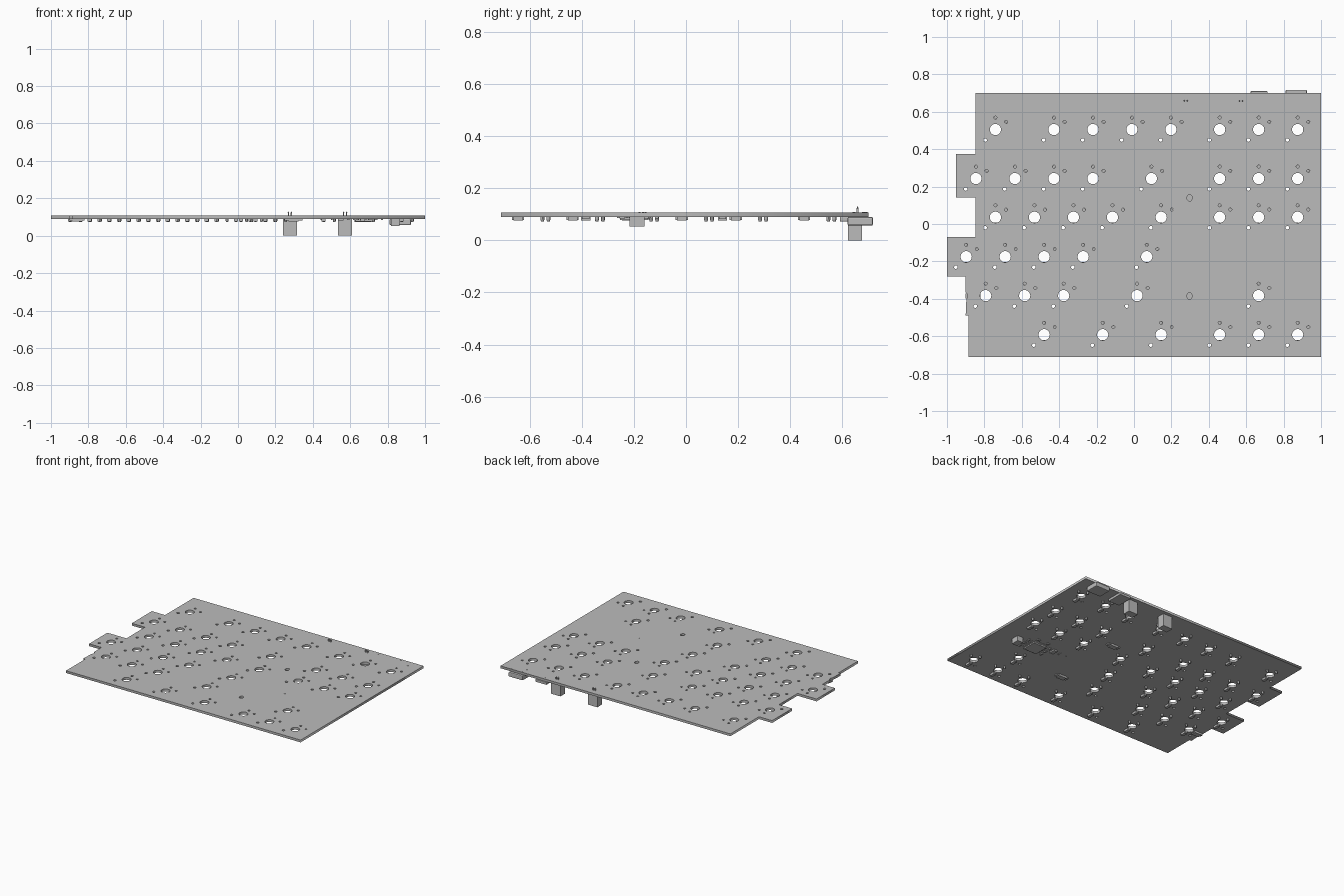
import bpy, bmesh, math
from mathutils import Matrix

cube = bpy.data.objects.get("Cube")
if cube:
    bpy.data.objects.remove(cube, do_unlink=True)

grey = bpy.data.materials.new("light grey")
grey.use_nodes = True
COLOUR = (0.5, 0.5, 0.5, 1)
grey.diffuse_color = COLOUR
grey.node_tree.nodes["Principled BSDF"].inputs["Base Color"].default_value = COLOUR

TOP, BOTTOM = 0.107, 0.09
PITCH = 0.2085

# Key rows: y, then columns counted in key pitches from the last column
ROWS = [
    (0.505, [0, 1, 2, 3.25, 4.25, 5.25, 6.25, 7.75]),
    (0.243, [0, 1, 2, 3.75, 5.25, 6.25, 7.25, 8.25]),
    (0.036, [0, 1, 2, 3.5, 4.75, 5.75, 6.75, 7.75]),
    (-0.175, [3.87, 5.5, 6.5, 7.5, 8.5]),
    (-0.383, [1, 4.12, 6, 7, 8]),
    (-0.592, [0, 1, 2, 3.5, 5, 6.5]),
]
KEYS = [(0.875 - PITCH * c, y) for y, cols in ROWS for c in cols]
PINS = [(0, 0.064), (0.057, 0.041)]
LEDS = [(0.297, 0.14), (0.297, -0.385)]
HEADERS = [0.277, 0.573]


def box(bm, x0, x1, y0, y1, z0, z1):
    m = Matrix.Translation(((x0 + x1) / 2, (y0 + y1) / 2, (z0 + z1) / 2))
    m = m @ Matrix.Diagonal((x1 - x0, y1 - y0, z1 - z0, 1))
    bmesh.ops.create_cube(bm, size=1, matrix=m)


def block(bm, x, y, w, d, z0, z1=BOTTOM):
    box(bm, x - w / 2, x + w / 2, y - d / 2, y + d / 2, z0, z1)


def rod(bm, x, y, r0, r1, z0, z1, sides=12):
    m = Matrix.Translation((x, y, (z0 + z1) / 2))
    bmesh.ops.create_cone(bm, cap_ends=True, segments=sides, radius1=r0,
                          radius2=r1, depth=z1 - z0, matrix=m)


def finish(bm, name, bevel=0, smooth=False):
    mesh = bpy.data.meshes.new(name)
    bm.to_mesh(mesh)
    bm.free()
    mesh.materials.append(grey)
    ob = bpy.data.objects.new(name, mesh)
    bpy.context.collection.objects.link(ob)
    if bevel:
        mod = ob.modifiers.new("bevel", "BEVEL")
        mod.width = bevel
        mod.segments = 2
    if smooth:
        select(ob)
        bpy.ops.object.shade_smooth_by_angle()
    return ob


def select(ob):
    bpy.ops.object.select_all(action="DESELECT")
    ob.select_set(True)
    bpy.context.view_layer.objects.active = ob


def ring(x, y, rx, ry=None, sides=16, start=0, sweep=2 * math.pi):
    ry = ry or rx
    return [(x + rx * math.cos(start + sweep * i / sides),
             y + ry * math.sin(start + sweep * i / sides)) for i in range(sides)]


# Circuit board: outline with every hole, extruded as a filled curve
notch = ring(-0.9, -0.385, 0.01, 0.018, 8, math.pi / 2, -math.pi)
outline = [(1, -0.71), (1, 0.70), (-0.847, 0.70), (-0.847, 0.373),
           (-0.953, 0.373), (-0.953, 0.143), (-0.847, 0.143), (-0.847, -0.07),
           (-1, -0.07), (-1, -0.28), (-0.9, -0.28)] + notch + [
           (-0.9, -0.488), (-0.884, -0.488), (-0.884, -0.71)]
loops = [outline]
for x, y in KEYS:
    loops.append(ring(x, y, 0.03, sides=32))
    loops.append(ring(x - 0.055, y - 0.056, 0.0095))
    loops += [ring(x + dx, y + dy, 0.008) for dx, dy in PINS]
loops += [ring(x, y, 0.014, 0.018) for x, y in LEDS]

curve = bpy.data.curves.new("circuit_board", "CURVE")
curve.dimensions = "2D"
curve.fill_mode = "BOTH"
curve.extrude = (TOP - BOTTOM) / 2
for pts in loops:
    spline = curve.splines.new("POLY")
    spline.points.add(len(pts) - 1)
    for p, (x, y) in zip(spline.points, pts):
        p.co = (x, y, 0, 1)
    spline.use_cyclic_u = True
curve.materials.append(grey)
board = bpy.data.objects.new("circuit_board", curve)
bpy.context.collection.objects.link(board)
board.location.z = (TOP + BOTTOM) / 2
select(board)
bpy.ops.object.convert(target="MESH")

# Switch contact pins, recessed in their holes and hanging below
bm = bmesh.new()
for x, y in KEYS:
    for dx, dy in PINS:
        rod(bm, x + dx, y + dy, 0.0055, 0.0078, 0.073, 0.08)
        rod(bm, x + dx, y + dy, 0.0078, 0.0078, 0.08, 0.097)
finish(bm, "switch_pins", smooth=True)

# Diodes, one under each key
bm = bmesh.new()
for x, y in KEYS:
    block(bm, x, y - 0.052, 0.022, 0.036, 0.075)
    block(bm, x, y - 0.052, 0.01, 0.047, 0.077)
finish(bm, "diodes")

# Downward-facing lamps behind the oval holes and the edge notch
bm = bmesh.new()
for x, y in LEDS:
    block(bm, x, y, 0.055, 0.036, 0.076)
    block(bm, x, y, 0.095, 0.028, 0.082)
block(bm, -0.86, -0.385, 0.055, 0.036, 0.076)
block(bm, -0.86, -0.385, 0.08, 0.028, 0.082)
finish(bm, "lamps")

# Tall header sockets with pin tips through the board
bm = bmesh.new()
for x in HEADERS:
    block(bm, x, 0.648, 0.075, 0.055, 0)
finish(bm, "header_sockets")
bm = bmesh.new()
for x in HEADERS:
    for dx in (-0.008, 0.008):
        block(bm, x + dx, 0.658, 0.006, 0.006, BOTTOM, 0.122)
        rod(bm, x + dx, 0.658, 0.004, 0.001, 0.122, 0.13, 4)
finish(bm, "header_pins")

# Cable sockets on the back edge
bm = bmesh.new()
box(bm, 0.81, 0.925, 0.62, 0.717, 0.056, BOTTOM)
finish(bm, "large_cable_socket", bevel=0.006)
bm = bmesh.new()
box(bm, 0.624, 0.714, 0.59, 0.71, 0.072, BOTTOM)
finish(bm, "small_cable_socket", bevel=0.003)

# Solder stubs of the sockets, just proud of the top
bm = bmesh.new()
for x in (0.825, 0.912):
    for y in (0.645, 0.69):
        rod(bm, x, y, 0.006, 0.006, 0.075, TOP + 0.001)
for x, y in ((0.655, 0.68), (0.688, 0.68), (0.5, -0.155),
             (0.5, -0.178), (0.445, -0.165)):
    rod(bm, x, y, 0.004, 0.004, 0.085, TOP + 0.001)
finish(bm, "solder_stubs", smooth=True)

# Controller chip with leads on all four sides
CX, CY = 0.68, -0.2
bm = bmesh.new()
block(bm, CX, CY, 0.105, 0.105, 0.077, 0.088)
finish(bm, "controller_chip")
bm = bmesh.new()
for i in range(11):
    t = (i - 5) * 0.0088
    for s in (-1, 1):
        block(bm, CX + t, CY + s * 0.058, 0.004, 0.014, 0.085)
        block(bm, CX + s * 0.058, CY + t, 0.014, 0.004, 0.085)
finish(bm, "chip_leads")

# Small parts round the chip
bm = bmesh.new()
for dx in (-0.09, 0.09):
    for dy in (-0.045, 0, 0.045):
        block(bm, CX + dx, CY + dy, 0.012, 0.022, 0.083)
for dx in (-0.04, 0.04):
    block(bm, CX + dx, CY + 0.088, 0.022, 0.012, 0.083)
block(bm, 0.55, -0.165, 0.03, 0.045, 0.08)
finish(bm, "small_parts")

# Push button beside the chip
bm = bmesh.new()
block(bm, 0.84, -0.188, 0.045, 0.057, 0.052)
finish(bm, "side_block")
